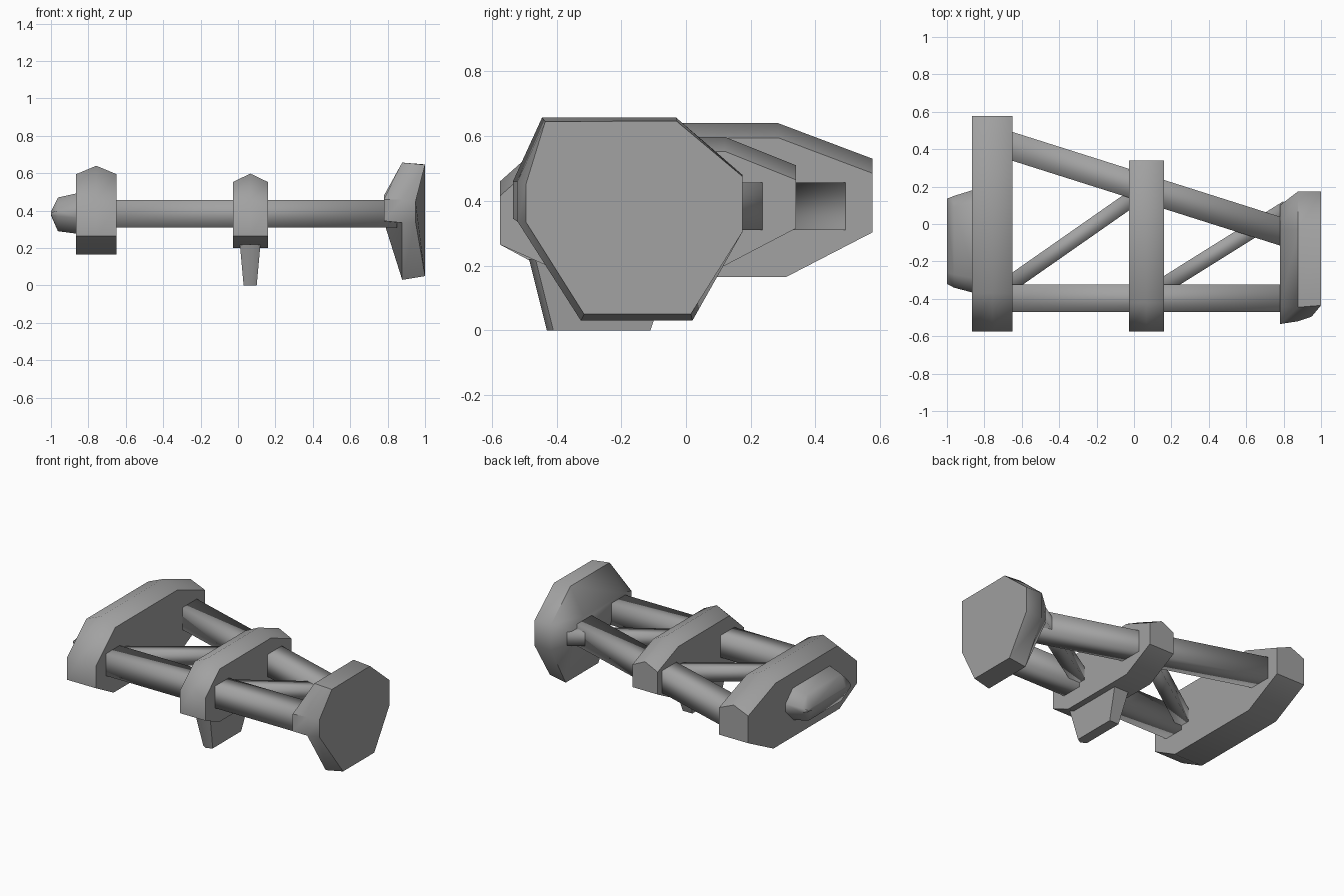
import bpy, bmesh, math
from mathutils import Vector

cube = bpy.data.objects.get("Cube")
if cube:
    bpy.data.objects.remove(cube, do_unlink=True)

GREY = (0.36, 0.36, 0.36, 1)
grey = bpy.data.materials.new("plain grey")
grey.use_nodes = True
grey.diffuse_color = GREY
grey.node_tree.nodes["Principled BSDF"].inputs["Base Color"].default_value = GREY


def loft(name, loops, angle):
    """Skin a row of equal-length loops, cap both ends, smooth below the angle."""
    bm = bmesh.new()
    rings = [[bm.verts.new(p) for p in loop] for loop in loops]
    n = len(rings[0])
    for a, b in zip(rings, rings[1:]):
        for i in range(n):
            j = (i + 1) % n
            bm.faces.new((a[i], a[j], b[j], b[i]))
    bm.faces.new(rings[0][::-1])
    bm.faces.new(rings[-1])
    bmesh.ops.recalc_face_normals(bm, faces=bm.faces)
    mesh = bpy.data.meshes.new(name)
    bm.to_mesh(mesh)
    bm.free()
    mesh.materials.append(grey)
    obj = bpy.data.objects.new(name, mesh)
    bpy.context.collection.objects.link(obj)
    bpy.ops.object.select_all(action='DESELECT')
    obj.select_set(True)
    bpy.context.view_layer.objects.active = obj
    bpy.ops.object.shade_smooth_by_angle(angle=math.radians(angle))
    return obj


def section(x, profile):
    return [(x, y, z) for y, z in profile]


def bulkhead(name, x0, x1, top, bottom):
    """Slab with a raised ridge along the middle of its upper rim."""
    side = [(y, z - 0.045) for y, z in top] + bottom
    loft(name, [section(x0, side), section((x0 + x1) / 2, top + bottom),
                section(x1, side)], 55)


def beam(name, start, end, width, height, z=0.383):
    """Square bar between two plan points."""
    a, b = Vector((*start, z)), Vector((*end, z))
    across = (b - a).normalized().cross(Vector((0, 0, 1))) * width / 2
    up = Vector((0, 0, height / 2))
    loft(name, [[p + across + up, p - across + up, p - across - up, p + across - up]
                for p in (a, b)], 95)


# Bulkheads
bulkhead("left_end_bulkhead", -0.865, -0.65,
         [(-0.575, 0.46), (-0.37, 0.64), (0.285, 0.64), (0.577, 0.53)],
         [(0.577, 0.303), (0.31, 0.165), (-0.39, 0.165), (-0.575, 0.265)])
bulkhead("middle_bulkhead", -0.028, 0.16,
         [(-0.575, 0.46), (-0.42, 0.598), (0.12, 0.598), (0.34, 0.51)],
         [(0.34, 0.315), (0.12, 0.2), (-0.43, 0.2), (-0.575, 0.265)])

# Main beams and diagonal braces
beam("front_beam", (-0.7, -0.398), (0.85, -0.398), 0.147, 0.147)
beam("rear_beam", (-0.7, 0.431), (0.85, -0.06), 0.147, 0.147)
beam("left_brace", (-0.72, -0.36), (0.05, 0.178), 0.085, 0.09)
beam("right_brace", (0.08, -0.378), (0.82, 0.085), 0.085, 0.09)

# Large faceted end plate: inner edge, widest ring, outer face
inner = [(-0.535, 0.345), (-0.535, 0.46), (-0.44, 0.48), (-0.03, 0.48),
         (0.1, 0.44), (0.1, 0.35), (0, 0.34), (-0.33, 0.34)]
rim = [(-0.52, 0.335), (-0.52, 0.46), (-0.445, 0.657), (-0.03, 0.657),
       (0.175, 0.48), (0.175, 0.305), (0.02, 0.03), (-0.325, 0.03)]
face = [(-0.495, 0.335), (-0.495, 0.45), (-0.435, 0.645), (-0.03, 0.647),
        (0.175, 0.475), (0.175, 0.305), (0.015, 0.05), (-0.315, 0.05)]
outer = [(0.95 if i < 2 else 1.0, y, z) for i, (y, z) in enumerate(face)]
loft("end_plate", [section(0.78, inner), section(0.878, rim), outer], 50)

# Nub on the opposite end, tapering to a ridge
base = [(-0.37, 0.36), (-0.37, 0.42), (-0.29, 0.495), (0.11, 0.495),
        (0.185, 0.42), (0.185, 0.36), (0.1, 0.275), (-0.29, 0.275)]
middle = [(-0.34, 0.37), (-0.34, 0.4), (-0.27, 0.47), (0.09, 0.47),
          (0.15, 0.4), (0.15, 0.37), (0.08, 0.29), (-0.27, 0.29)]
tip = [(-0.32, 0.38), (-0.32, 0.39), (-0.26, 0.395), (0.08, 0.395),
       (0.135, 0.39), (0.135, 0.38), (0.08, 0.375), (-0.26, 0.375)]
loft("end_nub", [section(-0.85, base), section(-0.963, middle), section(-1, tip)], 50)


# Tapered fin under the middle bulkhead
def fin_section(z, y0, y1, half):
    c = 0.065
    return [(c - half, y0 + 0.02, z), (c, y0, z), (c + half, y0 + 0.02, z),
            (c + half, y1, z), (c - half, y1, z)]


loft("fin", [fin_section(0, -0.43, -0.11, 0.035),
             fin_section(0.22, -0.485, -0.035, 0.055)], 50)
